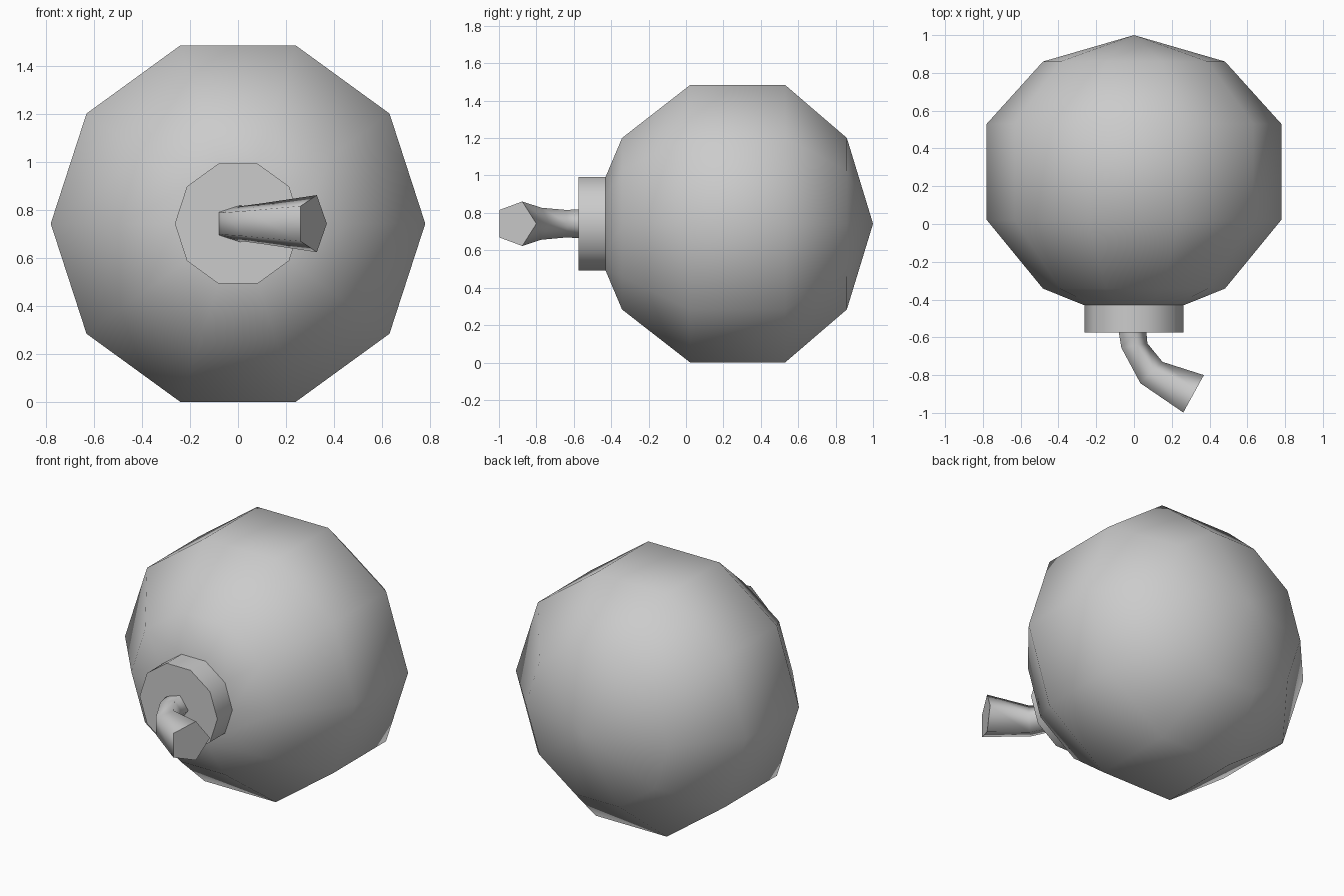
import bpy, bmesh, math
from mathutils import Vector

if "Cube" in bpy.data.objects:
    bpy.data.objects.remove(bpy.data.objects["Cube"])

CZ = 0.742  # height of the body axis


def make_object(name, rings, angle, start_pole=None, end_pole=None):
    """Skin a list of vertex rings, closing the ends with a fan or a flat face."""
    bm = bmesh.new()
    loops = [[bm.verts.new(p) for p in ring] for ring in rings]
    n = len(loops[0])
    for a, b in zip(loops, loops[1:]):
        for i in range(n):
            j = (i + 1) % n
            bm.faces.new((a[i], a[j], b[j], b[i]))
    for loop, pole in ((loops[0], start_pole), (loops[-1], end_pole)):
        if pole is None:
            bm.faces.new(loop)
        else:
            tip = bm.verts.new(pole)
            for i in range(n):
                bm.faces.new((loop[i], loop[(i + 1) % n], tip))
    bmesh.ops.recalc_face_normals(bm, faces=bm.faces)
    mesh = bpy.data.meshes.new(name)
    bm.to_mesh(mesh)
    bm.free()
    obj = bpy.data.objects.new(name, mesh)
    bpy.context.collection.objects.link(obj)
    bpy.ops.object.select_all(action='DESELECT')
    obj.select_set(True)
    bpy.context.view_layer.objects.active = obj
    bpy.ops.object.shade_smooth_by_angle(angle=math.radians(angle))
    return obj


def y_ring(r, y, n=10):
    """Ring of n points around the y axis of the body."""
    return [(r * math.cos(math.tau * i / n), y, CZ + r * math.sin(math.tau * i / n))
            for i in range(n)]


def fuse_ring(left, right):
    """Pentagon whose flat side is at left and whose point is at right (top view)."""
    l, r = Vector((*left, CZ)), Vector((*right, CZ))
    u = (r - l).normalized()
    rad = (r - l).length / (1 + math.cos(math.pi / 5))
    c = r - u * rad
    return [c + rad * (u * math.cos(math.tau * i / 5) + Vector((0, 0, math.sin(math.tau * i / 5))))
            for i in range(5)]


# Round body, ten sides around the y axis
body = [(0.263, -0.43), (0.482, -0.342), (0.78, 0.022), (0.78, 0.53), (0.482, 0.86)]
make_object("body", [y_ring(r, y) for r, y in body], 60, end_pole=(0, 1.0, CZ))

# Collar at the front
make_object("collar", [y_ring(0.263, -0.43), y_ring(0.263, -0.575)], 50)

# Bent, flaring fuse
fuse = [((-0.08, -0.575), (0.066, -0.575)),
        ((-0.067, -0.655), (0.071, -0.632)),
        ((0.034, -0.843), (0.151, -0.73)),
        ((0.261, -0.998), (0.37, -0.80))]
make_object("fuse", [fuse_ring(l, r) for l, r in fuse], 75)
